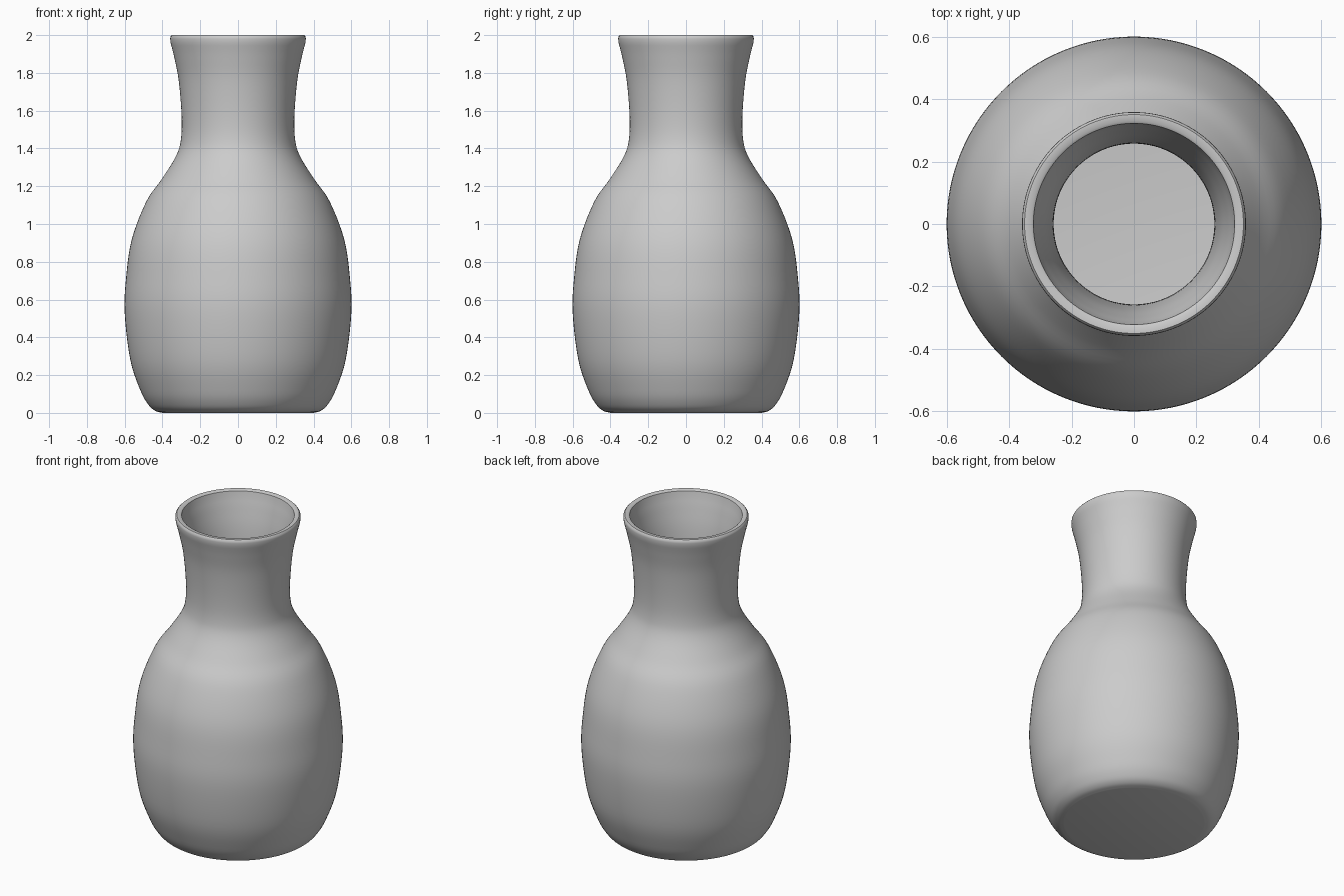
import bpy, bmesh, math
from mathutils import Vector

if "Cube" in bpy.data.objects:
    bpy.data.objects.remove(bpy.data.objects["Cube"])

SIDES = 128
WALL = 0.04

# Outer wall control points (radius, height), foot to rim
outer = [(0.40, 0.0), (0.44, 0.012), (0.476, 0.045), (0.517, 0.12), (0.57, 0.28),
         (0.60, 0.53), (0.592, 0.72), (0.562, 0.92), (0.485, 1.12), (0.402, 1.24),
         (0.328, 1.36), (0.302, 1.45), (0.299, 1.58), (0.314, 1.76), (0.337, 1.88),
         (0.357, 1.96)]


def smooth(pts, steps=5):
    """Catmull-Rom curve through the points."""
    p = [Vector(q) for q in pts]
    p = [2 * p[0] - p[1]] + p + [2 * p[-1] - p[-2]]
    out = []
    for a, b, c, d in zip(p, p[1:], p[2:], p[3:]):
        for i in range(steps):
            t = i / steps
            out.append(0.5 * (2 * b + (c - a) * t + (2 * a - 5 * b + 4 * c - d) * t * t
                              + (3 * b - a - 3 * c + d) * t ** 3))
    return out + [p[-2]]


wall = smooth(outer)

# Inner wall: outer curve offset inward, from rim to floor
inner = []
for i, q in enumerate(wall):
    t = (wall[min(i + 1, len(wall) - 1)] - wall[max(i - 1, 0)]).normalized()
    n = q + WALL * Vector((-t.y, t.x))
    if n.y > WALL + 0.002:
        inner.append(n)
inner = [Vector((0.39, WALL))] + inner
inner = [q for q in inner if q.y < 1.955]

# Softly rounded rim
rim = [Vector(q) for q in [(0.359, 1.98), (0.358, 1.992), (0.351, 2.0), (0.331, 2.0),
                           (0.323, 1.995), (0.320, 1.98)]]
profile = [Vector((0, 0))] + wall + rim + inner[::-1] + [Vector((0, WALL))]

# Lathe the closed profile
bm = bmesh.new()
verts = [bm.verts.new((q.x, 0, q.y)) for q in profile]
edges = [bm.edges.new(e) for e in zip(verts, verts[1:])]
bmesh.ops.spin(bm, geom=verts + edges, axis=(0, 0, 1), cent=(0, 0, 0),
               angle=2 * math.pi, steps=SIDES, use_merge=True)
bmesh.ops.remove_doubles(bm, verts=bm.verts, dist=1e-5)
bmesh.ops.recalc_face_normals(bm, faces=bm.faces)
mesh = bpy.data.meshes.new("vase")
bm.to_mesh(mesh)
bm.free()

vase = bpy.data.objects.new("vase", mesh)
bpy.context.collection.objects.link(vase)
grey = bpy.data.materials.new("light grey")
grey.diffuse_color = (0.6, 0.6, 0.6, 1)
grey.use_nodes = True
grey.node_tree.nodes["Principled BSDF"].inputs["Base Color"].default_value = grey.diffuse_color
mesh.materials.append(grey)

bpy.context.view_layer.objects.active = vase
vase.select_set(True)
bpy.ops.object.shade_smooth_by_angle(angle=math.radians(40))
